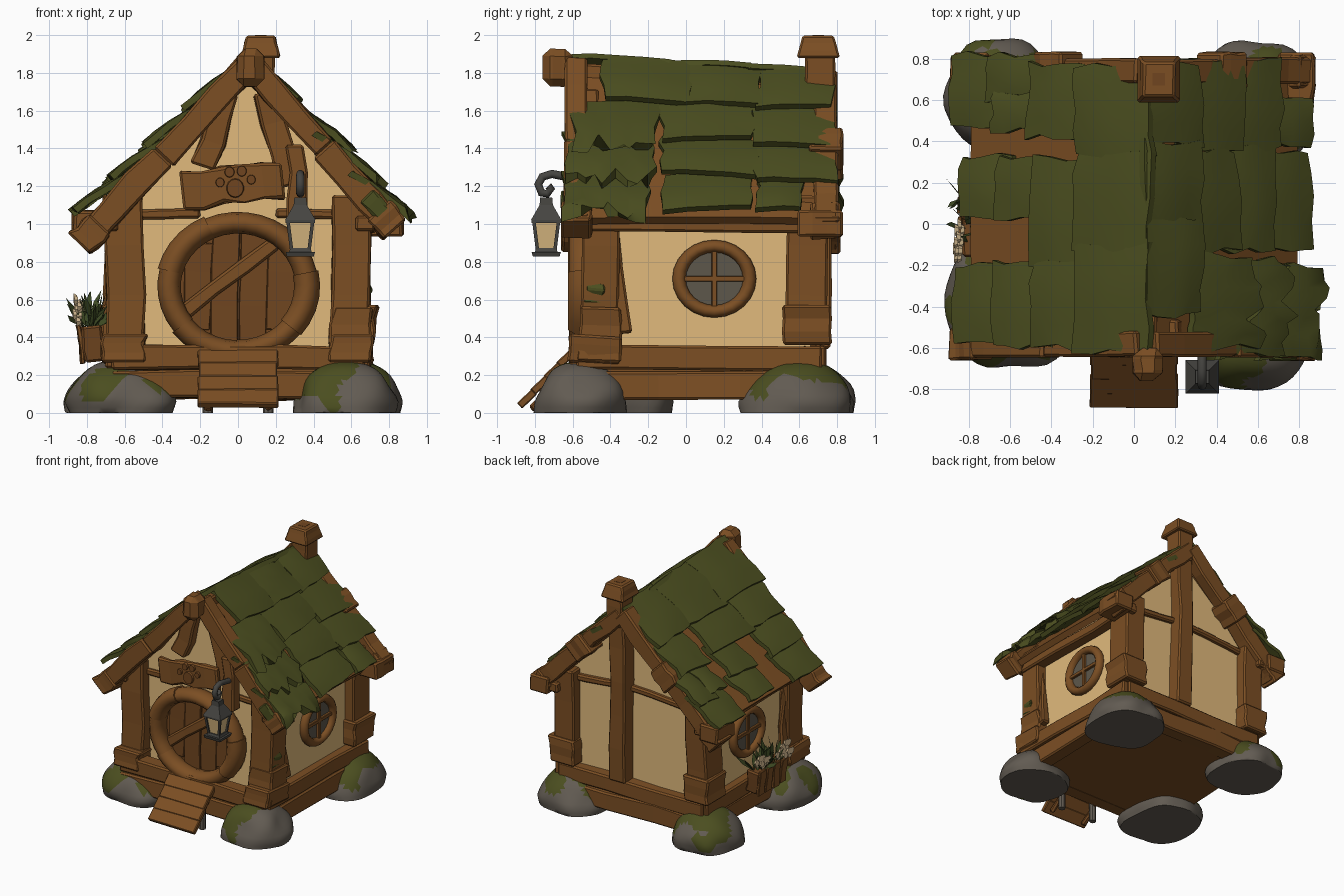
import bpy, bmesh, math, random
from mathutils import Vector, Matrix, noise

random.seed(7)
cube = bpy.data.objects.get("Cube")
if cube:
    bpy.data.objects.remove(cube, do_unlink=True)


def material(name, r, g, b):
    m = bpy.data.materials.new(name)
    m.use_nodes = True
    m.diffuse_color = (r, g, b, 1)
    m.node_tree.nodes["Principled BSDF"].inputs["Base Color"].default_value = (r, g, b, 1)
    return m


WOOD = material("wood", .2, .077, .017)
DARK = material("dark wood", .16, .06, .014)
PLASTER = material("cream plaster", .75, .49, .2)
MOSS = material("moss green", .07, .076, .014)
STONE = material("grey stone", .122, .105, .085)
METAL = material("lantern metal", .06, .058, .052)
GLASS = material("window glass", .11, .095, .07)
GLOW = material("lantern glass", .7, .49, .22)
PETAL = material("petal cream", .78, .58, .33)
LEAF = material("leaf green", .045, .065, .016)


def finish(name, bm, *mats, bevel=0, smooth=False):
    bmesh.ops.recalc_face_normals(bm, faces=bm.faces)
    me = bpy.data.meshes.new(name)
    bm.to_mesh(me)
    bm.free()
    ob = bpy.data.objects.new(name, me)
    bpy.context.collection.objects.link(ob)
    for m in mats:
        me.materials.append(m)
    if bevel:
        mod = ob.modifiers.new("bevel", "BEVEL")
        mod.width, mod.segments = bevel, 1
    if smooth:
        me.shade_smooth()
        me.set_sharp_from_angle(angle=.9)
    return ob


def jit(a):
    return random.uniform(-a, a)


def loft(bm, rings, closed=False):
    """Skin a list of equal vertex rings."""
    n = len(rings[0])
    pairs = list(zip(rings, rings[1:])) + ([(rings[-1], rings[0])] if closed else [])
    for a, b in pairs:
        for i in range(n):
            bm.faces.new((a[i], a[(i + 1) % n], b[(i + 1) % n], b[i]))
    if not closed:
        bm.faces.new(rings[0])
        bm.faces.new(rings[-1])


def beam(name, p0, p1, w, d, mat=WOOD, taper=1, rough=.01, cuts=3, bevel=.012):
    """Hewn timber between two points; w lies in the xz plane, d across it."""
    p0, p1 = Vector(p0), Vector(p1)
    axis = (p1 - p0).normalized()
    side = Vector((0, 1, 0)).cross(axis)
    side = side.normalized() if side.length > .1 else Vector((1, 0, 0))
    other = axis.cross(side)
    bm, rings = bmesh.new(), []
    for i in range(cuts + 1):
        t = i / cuts
        k = 1 + (taper - 1) * t
        c = p0.lerp(p1, t) + side * jit(rough) + other * jit(rough * .5)
        rings.append([bm.verts.new(c + side * (a * w * k / 2 + jit(rough)) + other * (b * d * k / 2))
                      for a, b in ((-1, -1), (1, -1), (1, 1), (-1, 1))])
    loft(bm, rings)
    return finish(name, bm, mat, bevel=bevel)


def arc(name, centre, radius, tube, a0, a1, axis, steps=5, sides=10, sx=1.0, depth=1.0):
    """Curved log on a circle facing the y or x axis."""
    bm, rings, full = bmesh.new(), [], a1 - a0 > 6.2
    for i in range(steps if full else steps + 1):
        a = a0 + (a1 - a0) * i / steps
        ring = []
        for j in range(sides):
            b = math.tau * j / sides
            r, out = radius + tube * math.cos(b), tube * depth * math.sin(b)
            u, v = r * math.cos(a) * sx, r * math.sin(a)
            ring.append(bm.verts.new(Vector(centre) + Vector((u, out, v) if axis == "y" else (out, u, v))))
        rings.append(ring)
    loft(bm, rings, full)
    return finish(name, bm, WOOD, smooth=True)


def cyl(name, centre, r0, r1, depth, mat, sides=20, axis="z", turn=0, scale=(1, 1, 1)):
    bm = bmesh.new()
    bmesh.ops.create_cone(bm, cap_ends=True, segments=sides, radius1=r0, radius2=r1, depth=depth)
    rot = {"z": Matrix(), "y": Matrix.Rotation(math.pi / 2, 4, "X"),
           "x": Matrix.Rotation(math.pi / 2, 4, "Y")}[axis]
    bm.transform(Matrix.Translation(centre) @ Matrix.Diagonal((*scale, 1)) @ rot @ Matrix.Rotation(turn, 4, "Z"))
    return finish(name, bm, mat)


# Blocky corner boulders with mossy patches
for name, x, y, rx, ry, h in (("front_right", -.62, -.39, .29, .31, .28), ("front_left", .57, -.56, .265, .24, .27),
                              ("back_right", -.63, .62, .27, .27, .27), ("back_left", .58, .59, .29, .29, .28)):
    bm = bmesh.new()
    bmesh.ops.create_icosphere(bm, subdivisions=4, radius=1)
    for v in bm.verts:
        d = v.co / sum(abs(c) ** 2.6 for c in v.co) ** (1 / 2.6)
        k = (1 + .14 * noise.noise(v.co * 1.4 + Vector((x, y, 0)) * 9)) * (1 - .22 * max(0, d.z))
        v.co = Vector((x + rx * d.x * k, y + ry * d.y * k, max(0, .06 + (h - .06) * d.z)))
    for f in bm.faces:
        c = f.calc_center_median()
        f.material_index = int(noise.noise(c * 5) + (c.z - .17) * 4 > .02)
    finish("boulder_" + name, bm, STONE, MOSS, smooth=True)

# Floor and sill beams
beam("floor", (0, -.55, .19), (0, .7, .19), 1.3, .22, rough=0)
for z, h in ((.15, .15), (.29, .13)):
    for y in (-.55, .68):
        beam("sill_across", (-.67, y, z + jit(.01)), (.67, y, z), h, .13)
    for x in (-.64, .64):
        beam("sill_along", (x, -.58, z + jit(.015)), (x, .72, z), .12, h)

# Plaster body with gables
bm = bmesh.new()
loft(bm, [[bm.verts.new((x, y, z)) for x, z in ((-.62, .28), (.62, .28), (.62, 1.14), (.06, 1.74), (-.62, 1.12))]
          for y in (-.46, .66)])
finish("walls", bm, PLASTER)

# Corner posts with block feet
for s in (-1, 1):
    beam("front_post", (s * .59, -.46, .36), (s * .6, -.45, 1.15), .2, .2)
    beam("back_post", (s * .61, .63, .36), (s * .61, .65, 1.15), .19, .22)
    beam("front_foot", (s * .6, -.46, .27), (s * .6, -.45, .42 if s < 0 else .56), .23, .24, taper=.9)
    beam("back_foot", (s * .62, .64, .36), (s * .62, .64, .57), .23, .26)
    beam("front_foot_cap", (s * .6, -.49, .26), (s * .6, -.48, .41), .23, .28)
    beam("post_brace", (s * .66, -.33, .42), (s * .64, -.38, .95), .06, .09, taper=.5)
    beam("eave_beam", (s * .68, -.58, 1.0), (s * .68, .8, .99), .1, .08)
    beam("eave_end", (s * .78, .59, 1.0), (s * .78, .83, 1.0), .17, .14)
    beam("back_rail", (s * .62, .67, 1.07), (.1, .67, 1.12), .05, .05, rough=.004)
    beam("front_rail", (s * .52, -.46, 1.05), (s * .2, -.46, 1.06), .05, .05, rough=.004)

# Sloping gable timbers, front and back
for s, foot in ((-1, (-.82, .91)), (1, (.82, .99))):
    for y, label in ((-.58, "front"), (.74, "back")):
        top = Vector((.06, y, 1.84 if y < 0 else 1.77))
        end = Vector((foot[0], y, foot[1]))
        mid = top.lerp(end, .52)
        beam(label + "_gable_upper", top, mid, .13, .12)
        beam(label + "_gable_lower", mid, end, .14, .13)
        beam(label + "_gable_end", top.lerp(end, .9), top.lerp(end, 1.02), .16, .16)
        if y > 0:
            beam("back_gable_block", top.lerp(end, .4), top.lerp(end, .56), .17, .18)
beam("left_king_brace", (-.05, -.5, 1.7), (-.18, -.5, 1.3), .13, .08)
beam("right_king_brace", (.14, -.51, 1.7), (.27, -.51, 1.2), .13, .1)
beam("lantern_post", (.32, -.54, .98), (.31, -.54, 1.42), .1, .1)
beam("ridge_cap_log", (.07, -.76, 1.83), (.07, -.6, 1.83), .15, .2, bevel=.04)
beam("ridge_beam", (.06, -.62, 1.8), (.06, .76, 1.72), .1, .1)
beam("back_king_post", (.1, .7, .34), (.11, .71, 1.75), .15, .13, cuts=5)

# Chimney post and hollow cap
beam("chimney", (.12, .71, 1.65), (.12, .71, 1.9), .15, .16, rough=.004)
beam("chimney_cap", (.12, .7, 1.88), (.12, .7, 1.998), .21, .23, taper=.72, rough=.003, bevel=.01)
beam("chimney_hole", (.12, .7, 1.99), (.12, .7, 2.0), .06, .06, DARK, rough=0, bevel=0)


# Roof: board deck below overlapping mossy slabs
def roof_point(side, s, y, h):
    ridge = Vector((.06, y, 1.85 - .06 * (y + .6)))
    eave = Vector((side * .8, y, 1.03))
    d = eave - ridge
    n = Vector((-d.z * side, 0, d.x * side)).normalized()
    return ridge.lerp(eave, s) + n * h


def slab(name, side, s0, s1, y0, y1, mat=MOSS, low=.005, lift=.055, thick=.035, rough=.018, ragged=0):
    nu, nv = 4, 9 if ragged else 4
    bm = bmesh.new()
    layers, skew = [], jit(rough * 2)
    offs = [[(jit(rough), jit(rough)) for _ in range(nv + 1)] for _ in range(nu + 1)]
    for top in (0, 1):
        layers.append([])
        for i in range(nu + 1):
            for j in range(nv + 1):
                u, v = i / nu, j / nv
                ds, dy = offs[i][j]
                s = s0 + (s1 - s0) * u + ds * .6 + skew * (v - .5)
                s += ragged * jit(1) * u ** 3
                h = low + lift * math.sin(u * 1.5) - .012 * (2 * v - 1) ** 2 + top * thick + ds * .4
                layers[top].append(bm.verts.new(roof_point(side, s, y0 + (y1 - y0) * v + dy, h)))
    w = nv + 1
    for lay in layers:
        for i in range(nu):
            for j in range(nv):
                k = i * w + j
                bm.faces.new((lay[k], lay[k + 1], lay[k + w + 1], lay[k + w]))
    rim = [j for j in range(w)] + [i * w + nv for i in range(1, nu + 1)]
    rim += [nu * w + j for j in range(nv - 1, -1, -1)] + [i * w for i in range(nu - 1, 0, -1)]
    for a, b in zip(rim, rim[1:] + rim[:1]):
        bm.faces.new((layers[0][a], layers[0][b], layers[1][b], layers[1][a]))
    return finish(name, bm, mat, smooth=True)


for side in (-1, 1):
    slab("roof_deck", side, 0, .99, -.6, .78, WOOD, low=-.05, lift=0, thick=.05, rough=0)
LEFT = ((-.04, .28, -.44, .02), (-.04, .28, 0, .4), (-.04, .28, .38, .78), (.18, .52, -.13, .36), (.2, .55, .36, .79),
        (.47, .76, -.13, .37), (.5, .8, .36, .79), (.72, 1, -.12, .36), (.75, 1, .38, .62))
RIGHT = ((-.04, .34, -.62, -.1), (-.04, .34, -.13, .35), (-.04, .34, .33, .77), (.27, .58, -.6, -.18),
         (.27, .58, -.2, .32), (.3, .6, .42, .78), (.52, .8, -.59, -.19), (.5, .78, .02, .33), (.52, .8, .45, .64),
         (.55, .84, .6, .82), (.74, 1.01, -.58, -.2), (.74, .98, .03, .33), (.72, 1.03, .47, .82))
for side, rows in ((1, LEFT), (-1, RIGHT)):
    for r in rows:
        slab("moss_slab", side, *r)
for r in ((.26, .6, -.6, -.15), (.48, .82, -.64, -.17), (.72, 1.04, -.66, -.2)):
    slab("ragged_moss", 1, *r, ragged=.06, lift=.075, rough=.02)
beam("gable_moss", (.68, -.652, 1.15), (.79, -.652, 1.04), .1, .02, MOSS)
beam("post_moss", (.69, -.49, .58), (.69, -.48, .69), .03, .1, MOSS)

# Round door with log surround
cyl("door_leaf", (0, -.47, .67), .36, .36, .04, DARK, 32, "y")
for x, h in ((-.22, .23), (-.075, .31), (.075, .31), (.22, .23)):
    beam("door_plank", (x, -.495, .67 - h), (x + .015, -.495, .67 + h), .145, .02, DARK, rough=.003, bevel=.004)
beam("door_brace", (-.29, -.515, .53), (.2, -.515, .9), .08, .03, rough=.004)
for i in range(7):
    a = math.tau * i / 7 + .2
    arc("door_log", (0, -.54, .67), .342 + jit(.006), .06 + jit(.004), a, a + .91, "y", sx=1.08, depth=1.4)

# Name board with raised paw ornament
beam("sign_board", (-.3, -.6, 1.175), (.24, -.6, 1.235), .2, .05, rough=.014, cuts=5)
for x, z, r in ((-.015, 1.19, .05), (-.095, 1.22, .025), (-.045, 1.275, .028), (.02, 1.28, .028), (.07, 1.235, .025)):
    cyl("paw_pad", (x, -.63, z), r, r * .85, .03, DARK, 14, "y", scale=(1, 1, 1.1))

# Round side windows
for s, y in ((1, .15), (-1, .1)):
    arc("window_frame", (s * .635, y, .71), .173, .033, 0, math.tau, "x", steps=24, sx=1.08, depth=1.2)
    cyl("window_pane", (s * .625, y, .71), .17, .17, .02, GLASS, 24, "x")
    beam("window_bar_upright", (s * .64, y, .55), (s * .64, y, .87), .03, .03, rough=0, bevel=.004)
    beam("window_bar_level", (s * .64, y - .17, .71), (s * .64, y + .17, .71), .03, .03, rough=0, bevel=.004)

# Sloping entry steps
top, low = Vector((0, -.6, .325)), Vector((0, -.875, .04))
for i in range(4):
    c = top.lerp(low, (i + .5) / 4)
    bm = bmesh.new()
    bmesh.ops.create_cube(bm, size=1, matrix=Matrix.Translation(c) @ Matrix.Rotation(.76, 4, "X")
                          @ Matrix.Rotation(jit(.02), 4, "Z") @ Matrix.Diagonal((.42 + jit(.01), .108, .04, 1)))
    finish("step_plank", bm, WOOD, bevel=.006)
for x in (-.16, .16):
    beam("step_rail", (x, -.56, .25), (x, -.82, .02), .04, .04, DARK)
    cyl("step_leg", (x, -.7, .09), .028, .028, .18, STONE, 8)

# Hanging lantern
lx, ly, q = .33, -.74, math.pi / 4
for z, r0, r1, h, mat in ((.84, .1, .11, .025, METAL), (.862, .085, .075, .02, METAL), (.94, .062, .088, .14, GLOW),
                          (1.015, .11, .11, .02, METAL), (1.06, .115, .05, .08, METAL), (1.12, .05, .045, .04, METAL)):
    cyl("lantern_part", (lx, ly, z), r0, r1, h, mat, 4, turn=q)
for a in (-1, 1):
    for b in (-1, 1):
        beam("lantern_corner", (lx + a * .046, ly + b * .046, .86), (lx + a * .066, ly + b * .066, 1.02),
             .018, .018, METAL, rough=0, bevel=0)
curve = bpy.data.curves.new("lantern_hook", "CURVE")
curve.dimensions, curve.bevel_depth, curve.bevel_resolution, curve.use_fill_caps = "3D", .022, 2, True
path = [(-.58, 1.24), (-.66, 1.255), (-.71, 1.265), (-.76, 1.25), (-.782, 1.21), (-.765, 1.165), (-.735, 1.16),
        (-.715, 1.185), (-.73, 1.2)]
spline = curve.splines.new("POLY")
spline.points.add(len(path) - 1)
for p, (y, z) in zip(spline.points, path):
    p.co = (lx, y, z, 1)
curve.materials.append(METAL)
bpy.context.collection.objects.link(bpy.data.objects.new("lantern_hook", curve))

# Flower box with leaves and blossoms
beam("flower_box", (-.76, .04, .27), (-.78, .04, .46), .11, .36, DARK, taper=1.1)
for i in range(4):
    y = -.1 + i * .095
    beam("box_slat", (-.82, y, .26), (-.845, y, .47), .02, .08, rough=.004, bevel=.004)
for i in range(50):
    base = Vector((-.78 + jit(.04), .04 + jit(.17), .45))
    tip = base + Vector((jit(.1) - .01, jit(.12), random.uniform(.05, .2)))
    side = Vector((jit(1), jit(1), jit(.4))).normalized() * .024
    mid = base.lerp(tip, .6)
    bm = bmesh.new()
    bm.faces.new([bm.verts.new(p) for p in (base, mid + side, tip, mid - side)])
    finish("leaf", bm, LEAF)
for y, z in ((.2, .55), (.14, .52), (-.1, .58), (-.04, .53), (-.13, .5)):
    c = Vector((-.83 + jit(.02), y, z))
    for i in range(5):
        a = math.tau * i / 5
        out = Vector((-.4 * math.sin(a) - .2, math.cos(a), math.sin(a) * .8))
        cyl("petal", c + out * .036, .03, .018, .02, PETAL, 6, "x")
